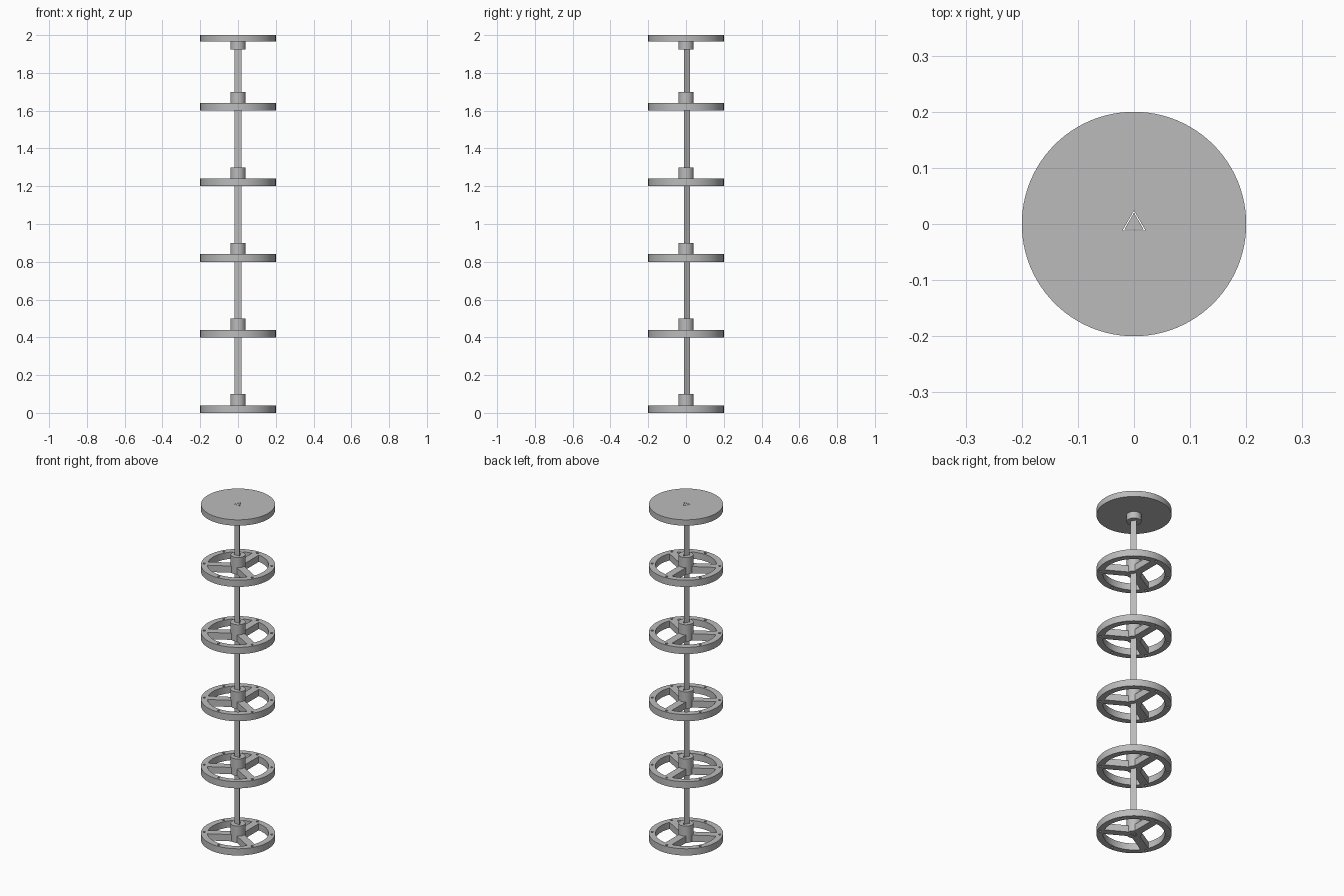
import bpy, bmesh
from math import pi, sin, cos, asin, radians

cube = bpy.data.objects.get("Cube")
if cube:
    bpy.data.objects.remove(cube)

RIM, RIM_IN, HUB, THICK = 0.2, 0.165, 0.04, 0.04
SPOKE_HALF = 0.022
SPOKES = [radians(a) for a in (90, 210, 330)]

grey = bpy.data.materials.new("plain grey")
grey.use_nodes = True
colour = (0.5, 0.5, 0.5, 1)
grey.diffuse_color = colour
grey.node_tree.nodes["Principled BSDF"].inputs["Base Color"].default_value = colour


def arc(r, start, end, n):
    return [(r * cos(start + (end - start) * i / n), r * sin(start + (end - start) * i / n))
            for i in range(n + 1)]


def circle(r, n, x=0, y=0):
    return [(x + px, y + py) for px, py in arc(r, 0, 2 * pi, n)[:-1]]


def triangle(r):
    return [(r * cos(a), r * sin(a)) for a in SPOKES]


def add_prism(bm, outline, z0, z1):
    low = [bm.verts.new((x, y, z0)) for x, y in outline]
    high = [bm.verts.new((x, y, z1)) for x, y in outline]
    bm.faces.new(low[::-1])
    bm.faces.new(high)
    for i in range(len(low)):
        j = (i + 1) % len(low)
        bm.faces.new((low[i], low[j], high[j], high[i]))


def add_stepped_disc(bm, levels):
    """Solid of revolution through (radius, height) steps, from bottom to top."""
    rings = [[bm.verts.new((x, y, z)) for x, y in circle(r, 96)] for r, z in levels]
    bm.faces.new(rings[0][::-1])
    bm.faces.new(rings[-1])
    for a, b in zip(rings, rings[1:]):
        for i in range(len(a)):
            j = (i + 1) % len(a)
            bm.faces.new((a[i], a[j], b[j], b[i]))


def make_object(name, bm, material=grey):
    mesh = bpy.data.meshes.new(name)
    bm.to_mesh(mesh)
    bm.free()
    obj = bpy.data.objects.new(name, mesh)
    bpy.context.collection.objects.link(obj)
    mesh.materials.append(material)
    return obj


def cut(obj, bm):
    cutter = make_object("cutter", bm)
    mod = obj.modifiers.new("cut", "BOOLEAN")
    mod.object, mod.solver = cutter, "EXACT"
    bpy.context.view_layer.objects.active = obj
    bpy.ops.object.modifier_apply(modifier=mod.name)
    bpy.data.objects.remove(cutter)


def smooth(obj):
    bpy.ops.object.select_all(action="DESELECT")
    obj.select_set(True)
    bpy.context.view_layer.objects.active = obj
    bpy.ops.object.shade_smooth_by_angle(angle=radians(30))


# Spoked wheel with raised hub
bm = bmesh.new()
add_stepped_disc(bm, [(RIM, 0), (RIM, THICK), (HUB, THICK), (HUB, 0.1)])
wheel = make_object("spoked_wheel_1", bm)

# Windows between spokes, bolt holes in the rim, triangular shaft hole
bm = bmesh.new()
for a in SPOKES:
    b = a + 2 * pi / 3
    outer, inner = asin(SPOKE_HALF / RIM_IN), asin(SPOKE_HALF / HUB)
    add_prism(bm, arc(RIM_IN, a + outer, b - outer, 24) + arc(HUB, b - inner, a + inner, 8),
              -0.05, 0.09)
    for t in (a, a + pi / 3):
        r = (RIM + RIM_IN) / 2
        add_prism(bm, circle(0.007, 12, r * cos(t), r * sin(t)), -0.05, 0.09)
add_prism(bm, triangle(0.024), -0.05, 0.2)
cut(wheel, bm)
smooth(wheel)

# Repeat the wheel up the shaft
for i in range(1, 5):
    copy = wheel.copy()
    copy.name = f"spoked_wheel_{i + 1}"
    copy.location.z = 0.4 * i
    bpy.context.collection.objects.link(copy)

# Solid top plate with hub underneath
bm = bmesh.new()
add_stepped_disc(bm, [(HUB, 1.925), (HUB, 1.965), (RIM, 1.965), (RIM, 2.0)])
plate = make_object("top_plate", bm)
bm = bmesh.new()
add_prism(bm, triangle(0.024), 1.9, 2.1)
cut(plate, bm)
smooth(plate)

# Triangular shaft
bm = bmesh.new()
add_prism(bm, triangle(0.02), 0, 2)
make_object("shaft", bm)
